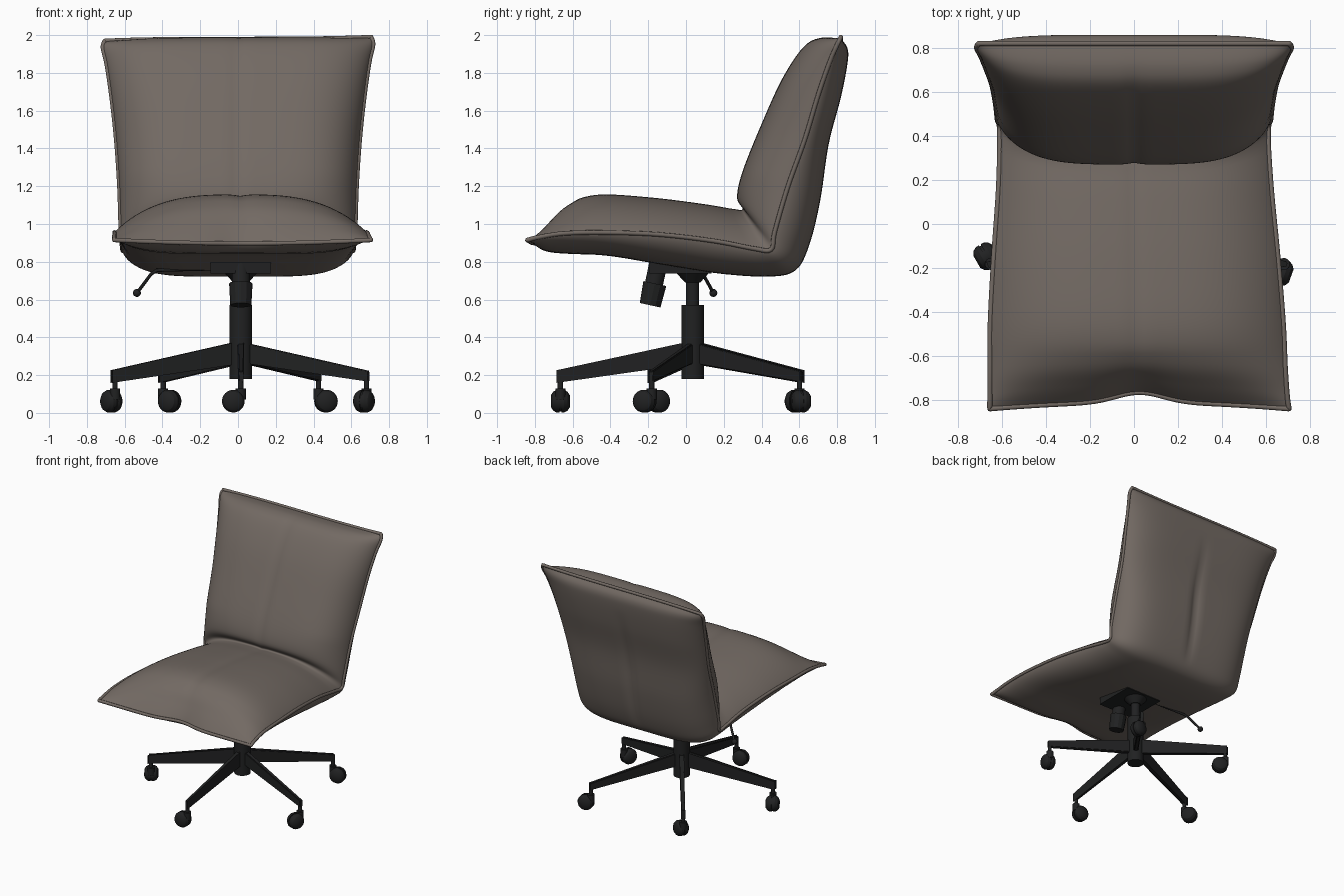
import bpy, bmesh, math
from mathutils import Vector, Matrix

cube = bpy.data.objects.get("Cube")
if cube:
    bpy.data.objects.remove(cube, do_unlink=True)


def make_material(name, color):
    mat = bpy.data.materials.new(name)
    mat.use_nodes = True
    mat.diffuse_color = color
    bsdf = mat.node_tree.nodes["Principled BSDF"]
    bsdf.inputs["Base Color"].default_value = color
    bsdf.inputs["Roughness"].default_value = 0.6
    return mat


leather = make_material("brown_leather", (0.17, 0.143, 0.125, 1))
black = make_material("black_plastic", (0.015, 0.0155, 0.016, 1))


def finish(bm, name, mat, angle=40):
    bmesh.ops.recalc_face_normals(bm, faces=bm.faces)
    mesh = bpy.data.meshes.new(name)
    bm.to_mesh(mesh)
    bm.free()
    mesh.materials.append(mat)
    obj = bpy.data.objects.new(name, mesh)
    bpy.context.collection.objects.link(obj)
    bpy.ops.object.select_all(action="DESELECT")
    obj.select_set(True)
    bpy.context.view_layer.objects.active = obj
    bpy.ops.object.shade_smooth_by_angle(angle=math.radians(angle))
    return obj


def add_rod(bm, start, end, r1, r2=None, sides=24):
    start, end = Vector(start), Vector(end)
    axis = end - start
    turn = axis.to_track_quat("Z", "Y").to_matrix().to_4x4()
    bmesh.ops.create_cone(bm, cap_ends=True, segments=sides, radius1=r1,
                          radius2=r1 if r2 is None else r2, depth=axis.length,
                          matrix=Matrix.Translation((start + end) / 2) @ turn)


def make_tube(name, points, radius, mat, cyclic=False):
    curve = bpy.data.curves.new(name, "CURVE")
    curve.dimensions = "3D"
    curve.bevel_depth = radius
    curve.bevel_resolution = 2
    curve.use_fill_caps = True
    spline = curve.splines.new("POLY")
    spline.points.add(len(points) - 1)
    for point, co in zip(spline.points, points):
        point.co = (*co, 1)
    spline.use_cyclic_u = cyclic
    curve.materials.append(mat)
    obj = bpy.data.objects.new(name, curve)
    bpy.context.collection.objects.link(obj)


# Cushion side profiles (y, z): edge seam, padded inside, padded outside
seam = [(-.84, .915), (-.78, .93), (-.65, .95), (-.45, .955), (-.15, .945),
        (.15, .91), (.36, .87), (.45, .865), (.47, .96), (.54, 1.2),
        (.63, 1.45), (.7, 1.68), (.76, 1.85), (.8, 1.94), (.82, 1.98)]
inside = [seam[0], (-.75, 1.01), (-.64, 1.1), (-.47, 1.155), (-.18, 1.14),
          (.1, 1.105), (.25, 1.08), (.3, 1.08), (.27, 1.14), (.3, 1.28),
          (.4, 1.53), (.51, 1.77), (.62, 1.935), (.71, 1.985), seam[-1]]
outside = [seam[0], (-.76, .865), (-.62, .845), (-.4, .83), (-.1, .78),
           (.2, .735), (.45, .722), (.58, .755), (.65, .88), (.71, 1.12),
           (.755, 1.42), (.82, 1.67), (.855, 1.85), (.855, 1.93), seam[-1]]
half_width = [.68, .675, .67, .665, .645, .62, .61, .612, .62, .628,
              .645, .67, .695, .715, .705]
LAST = len(seam) - 1
ROWS, COLS = LAST * 6, 64


def sample(values, t):
    """Smooth interpolation through the station values."""
    i = min(int(t), LAST - 1)
    f = t - i
    a, b, c, d = (Vector(values[min(max(k, 0), LAST)]) for k in range(i - 1, i + 3))
    return b + f * (c - a + f * (2 * a - 5 * b + 4 * c - d + f * (3 * (b - c) + d - a))) / 2


widths = [(w, 0) for w in half_width]


def cushion_point(t, u, side):
    edge = sample(seam, t)
    back = min(max((t - 6) / 3, 0), 1)
    groove = math.exp(-(u / .05) ** 2)
    if side == "inside":
        power, root = 3 + 1.5 * back, .9 - .25 * back
        swell = (1 - abs(u) ** power) ** root - .04 * groove
        target = sample(inside, t)
    else:
        swell = (1 - abs(u) ** 5) ** .6
        swell -= .16 * groove * max(0, 1 - abs(t - 9.6) / 2.2)
        target = sample(outside, t)
    y, z = edge + (target - edge) * swell
    # notched front lip and slightly uneven top corners
    front = max(0, 1 - t / 2.5)
    top = max(0, t / LAST * 3 - 2)
    y += (.045 * math.exp(-(u / .22) ** 2) + .03 * (1 - u * u)) * front
    z += .01 * u ** 3 * top - .018 * front * (1 - u * u)
    x = sample(widths, t)[0] * u + .025 * max(0, 1 - t / 6)
    return Vector((x, y, z))


stations = [LAST * r / ROWS for r in range(ROWS + 1)]
across = [math.sin(math.pi / 2 * (2 * c / COLS - 1)) for c in range(COLS + 1)]

# Padded shell: two quilted sheets welded along the seam
bm = bmesh.new()
for side in ("inside", "outside"):
    grid = [[bm.verts.new(cushion_point(t, u, side)) for u in across] for t in stations]
    for r in range(ROWS):
        for c in range(COLS):
            bm.faces.new((grid[r][c], grid[r][c + 1], grid[r + 1][c + 1], grid[r + 1][c]))
bmesh.ops.remove_doubles(bm, verts=bm.verts, dist=.0005)
finish(bm, "seat_and_back_cushion", leather, 60)

# Piping around the whole edge
loop = [cushion_point(0, u, "inside") for u in across]
loop += [cushion_point(t, 1, "inside") for t in stations[1:]]
loop += [cushion_point(LAST, u, "inside") for u in reversed(across[:-1])]
loop += [cushion_point(t, -1, "inside") for t in reversed(stations[1:-1])]
make_tube("edge_piping", loop, .012, leather, True)

# Gas column
CX, CY = .015, .035
bm = bmesh.new()
for low, high, r1, r2 in ((.18, .57, .06, .06), (.57, .72, .034, .034), (.69, .745, .04, .09)):
    add_rod(bm, (CX, CY, low), (CX, CY, high), r1, r2, 32)
finish(bm, "gas_column", black)

# Mounting plate under the seat
bm = bmesh.new()
bmesh.ops.create_cube(bm, size=1, matrix=Matrix.Translation((CX, -.03, .768))
                      @ Matrix.Diagonal((.32, .33, .06, 1)))
finish(bm, "mounting_plate", black)

# Tilt tension knob
bm = bmesh.new()
add_rod(bm, (CX, -.145, .8), (CX, -.17, .68), .048)
add_rod(bm, (CX, -.165, .685), (CX, -.19, .57), .062, .056, 12)
finish(bm, "tension_knob", black, 25)

# Height lever
tip = (-.535, .145, .635)
make_tube("height_lever", [(-.05, .05, .765), (-.43, .075, .755), (-.46, .09, .735), tip], .009, black)
bm = bmesh.new()
bmesh.ops.create_uvsphere(bm, u_segments=16, v_segments=10, radius=.021,
                          matrix=Matrix.Translation(tip))
finish(bm, "lever_ball", black)

# Star base: each leg angle is paired with its caster's swivel angle
REACH = .7
for i, (angle, swivel) in enumerate(((270, 180), (342, 250), (54, 10), (126, -30), (198, 120)), 1):
    a = math.radians(angle)
    out = Vector((math.cos(a), math.sin(a), 0))
    hub = Vector((CX, CY, 0))
    bm = bmesh.new()
    bmesh.ops.create_cube(bm, size=1)
    sideways = Vector((-out.y, out.x, 0))
    for v in bm.verts:
        outer, upper = v.co.x > 0, v.co.z > 0
        reach = REACH + .015 if outer else .03
        width = .026 if outer else .036
        height = (.222 if upper else .165) if outer else (.37 if upper else .262)
        v.co = hub + out * reach + sideways * width * v.co.y + Vector((0, 0, height))
    bmesh.ops.bevel(bm, geom=bm.edges[:], offset=.005, segments=2, affect="EDGES")
    finish(bm, f"base_leg_{i}", black)

    # Rounded twin wheel caster with stem and hood
    s = math.radians(swivel)
    trail = Vector((math.cos(s), math.sin(s), 0))
    axle = Vector((-trail.y, trail.x, 0))
    stem = hub + out * REACH
    wheel = stem + trail * .04 + Vector((0, 0, .062))
    up = Vector((0, 0, 1))
    bm = bmesh.new()
    add_rod(bm, stem + up * .12, stem + up * .2, .014, sides=12)
    add_rod(bm, stem + up * .07, stem + up * .13, .027, sides=16)
    add_rod(bm, wheel - axle * .012, wheel + axle * .012, .054)
    for sign in (-1, 1):
        near, mid, low, far = (wheel + axle * sign * d for d in (.005, .02, .038, .05))
        add_rod(bm, near, mid, .06)
        add_rod(bm, mid, low, .06, .05)
        add_rod(bm, low, far, .05, .032)
    finish(bm, f"caster_{i}", black)
